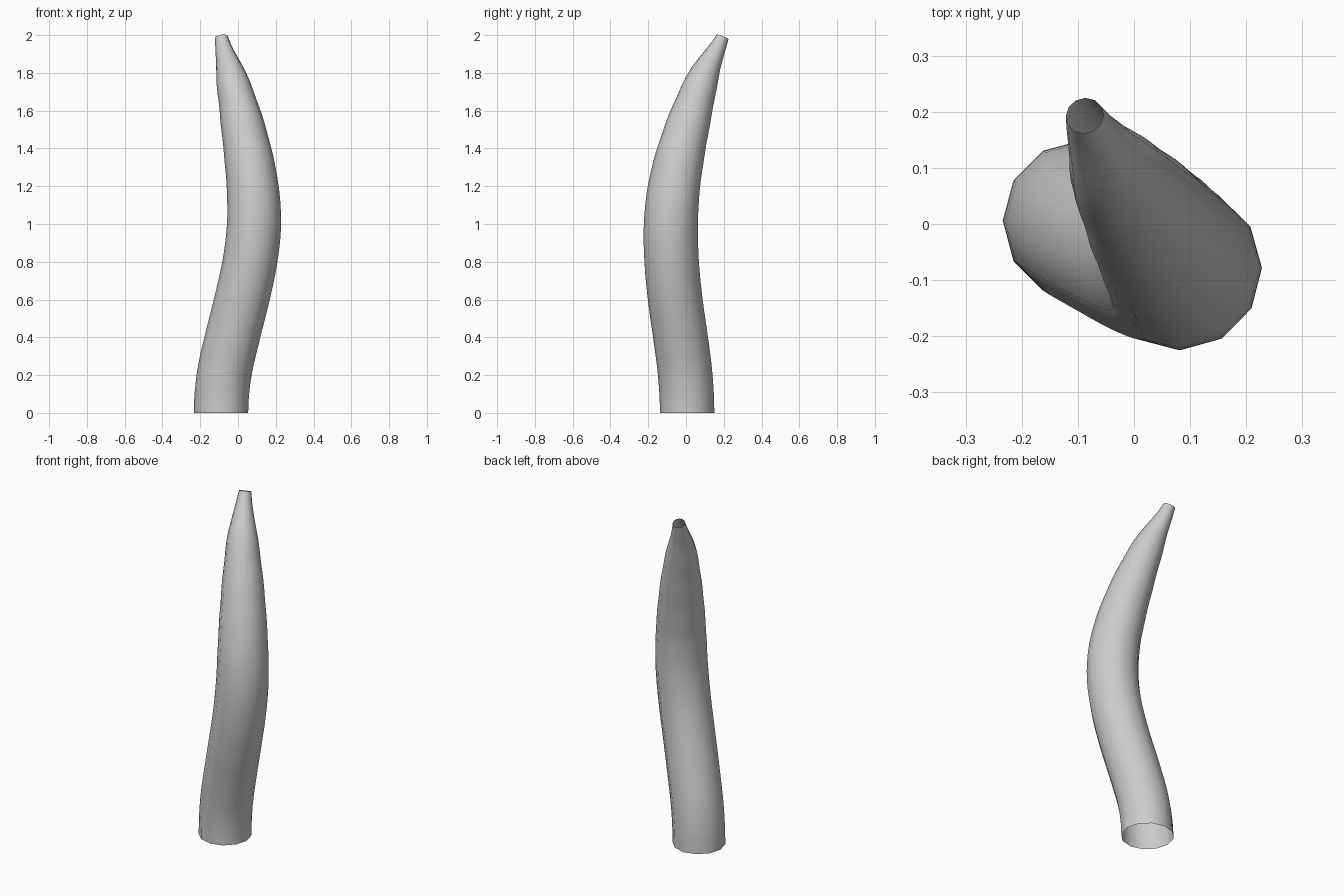
import bpy
from mathutils import Vector

if "Cube" in bpy.data.objects:
    bpy.data.objects.remove(bpy.data.objects["Cube"])

# Centreline of the horn: x, y, z, tube radius
path = [
    (-0.090, 0.006, 0.00, 0.144),
    (-0.074, -0.004, 0.20, 0.144),
    (-0.030, -0.029, 0.40, 0.144),
    (0.020, -0.057, 0.60, 0.144),
    (0.063, -0.076, 0.80, 0.144),
    (0.085, -0.080, 1.00, 0.143),
    (0.077, -0.063, 1.20, 0.137),
    (0.048, -0.022, 1.40, 0.125),
    (0.008, 0.033, 1.60, 0.106),
    (-0.040, 0.101, 1.80, 0.077),
    (-0.088, 0.193, 1.99, 0.034),
]

# Open-ended, twelve-sided tapered tube swept along the path
curve = bpy.data.curves.new("curved_horn", 'CURVE')
curve.dimensions = '3D'
curve.bevel_depth = 1.0
curve.bevel_resolution = 4
curve.resolution_u = 4
curve.use_fill_caps = False
spline = curve.splines.new('BEZIER')
spline.radius_interpolation = 'CARDINAL'
spline.use_smooth = True
spline.bezier_points.add(len(path) - 1)
for i, (point, (x, y, z, r)) in enumerate(zip(spline.bezier_points, path)):
    # Handles follow the neighbouring points; the base starts straight up
    before, after = Vector(path[max(i - 1, 0)][:3]), Vector(path[min(i + 1, len(path) - 1)][:3])
    step = (after - before) / 6
    if i == 0:
        step = Vector((0, 0, 0.066))
    elif i == len(path) - 1:
        step = Vector((-0.010, 0.026, 0.066))
    point.co = (x, y, z)
    point.handle_left_type = point.handle_right_type = 'FREE'
    point.handle_left = point.co - step
    point.handle_right = point.co + step
    point.radius = r

horn = bpy.data.objects.new("curved_horn", curve)
bpy.context.collection.objects.link(horn)
